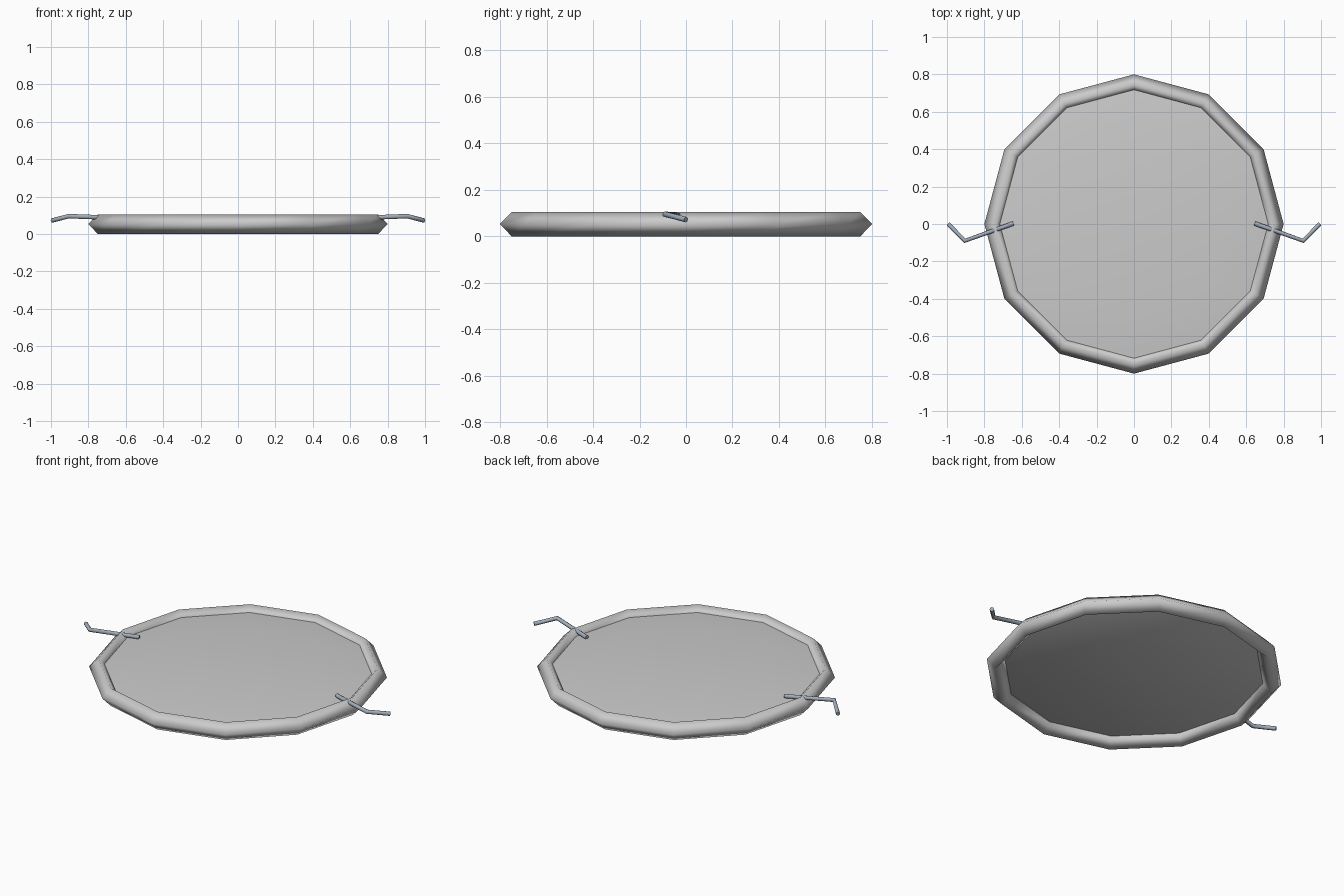
import bpy, math
from mathutils import Vector

if "Cube" in bpy.data.objects:
    bpy.data.objects.remove(bpy.data.objects["Cube"])

SIDES = 12


def material(name, color):
    m = bpy.data.materials.new(name)
    m.diffuse_color = color
    m.use_nodes = True
    m.node_tree.nodes["Principled BSDF"].inputs["Base Color"].default_value = m.diffuse_color
    return m


def lathe(name, profile, closed):
    # revolve a (radius, z) profile into a 12-sided body
    n = len(profile)
    verts = [(r * math.cos(2 * math.pi * i / SIDES), r * math.sin(2 * math.pi * i / SIDES), z)
             for i in range(SIDES) for r, z in profile]
    faces = []
    for i in range(SIDES):
        a, b = i * n, (i + 1) % SIDES * n
        for j in range(n if closed else n - 1):
            k = (j + 1) % n
            faces.append((a + j, b + j, b + k, a + k))
    if not closed:
        faces.append([i * n for i in reversed(range(SIDES))])
        faces.append([i * n + n - 1 for i in range(SIDES)])
    return make(name, verts, faces)


def make(name, verts, faces, angle=100):
    me = bpy.data.meshes.new(name)
    me.from_pydata(verts, [], faces)
    ob = bpy.data.objects.new(name, me)
    bpy.context.collection.objects.link(ob)
    bpy.ops.object.select_all(action='DESELECT')
    ob.select_set(True)
    bpy.context.view_layer.objects.active = ob
    bpy.ops.object.shade_smooth_by_angle(angle=math.radians(angle))
    return ob


def rod(name, points, radius, sides=8):
    # bent rod swept along a short path
    cu = bpy.data.curves.new(name, 'CURVE')
    cu.dimensions = '3D'
    cu.bevel_depth = radius
    cu.bevel_resolution = sides // 2 - 2
    cu.use_fill_caps = True
    sp = cu.splines.new('POLY')
    sp.points.add(len(points) - 1)
    for p, c in zip(sp.points, points):
        p.co = (*c, 1)
    ob = bpy.data.objects.new(name, cu)
    bpy.context.collection.objects.link(ob)
    return ob


# rim: diamond-section ring
lathe("rim", [(0.8, 0.053), (0.75, 0.105), (0.70, 0.053), (0.75, 0.0)], True)

# panel: shallow raised disc filling the ring
panel = lathe("panel", [(0.70, 0.055), (0.73, 0.07), (0.53, 0.09)], False)
panel.data.materials.append(material("clear_panel", (0.8, 0.8, 0.8, 0.85)))

# bent side rods
steel = material("steel", (0.36, 0.42, 0.49, 1))
for side, s in (("left", -1), ("right", 1)):
    r = rod(side + "_rod", [(s * 0.645, 0.003, 0.085), (s * 0.905, -0.09, 0.095), (s * 0.993, 0.0, 0.072)], 0.012)
    r.data.materials.append(steel)
